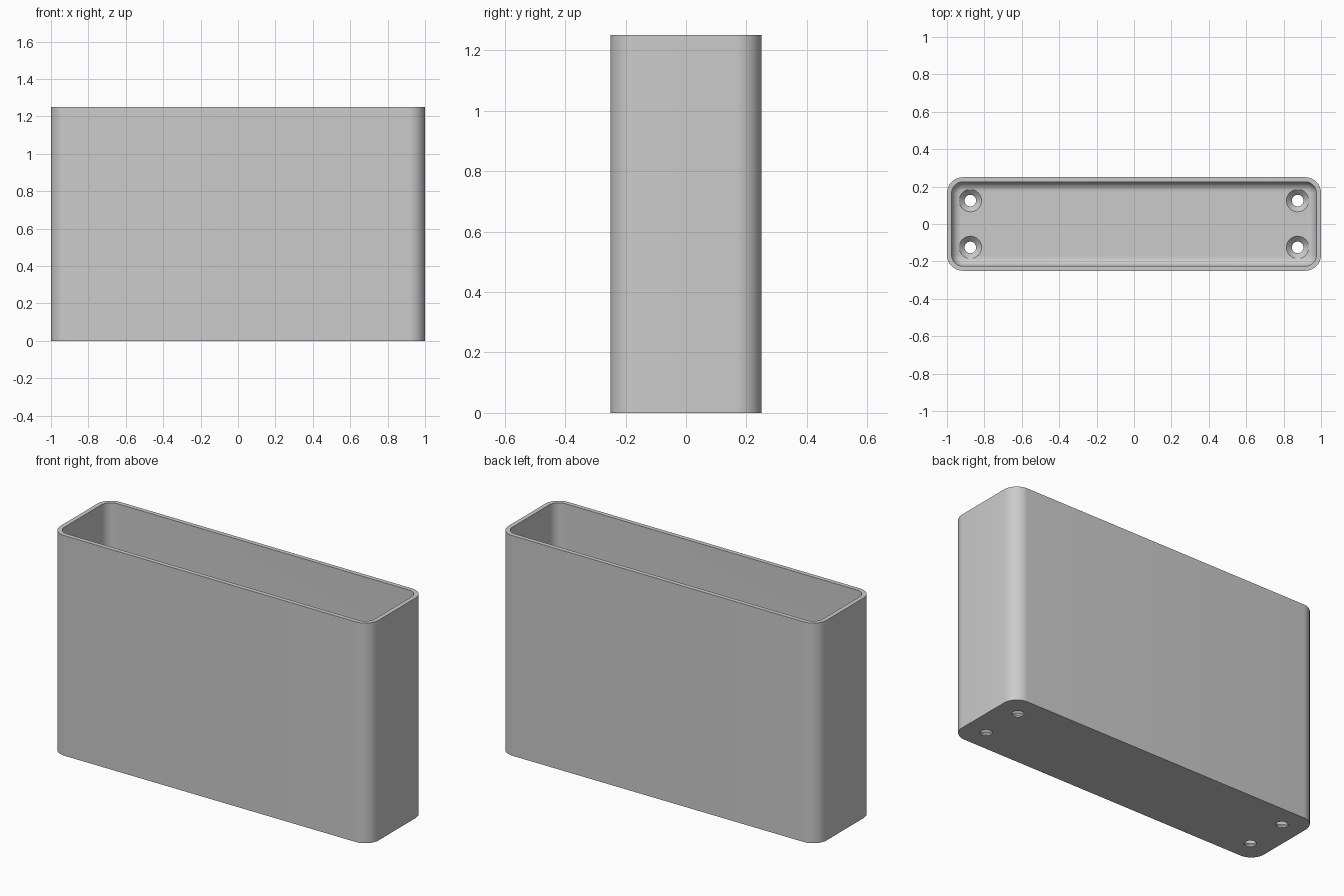
import bpy, bmesh, math

if "Cube" in bpy.data.objects:
    bpy.data.objects.remove(bpy.data.objects["Cube"])

HX, HY, H = 1.0, 0.25, 1.25          # half width, half depth, height
R, WALL, FLOOR, FILLET = 0.085, 0.025, 0.0375, 0.05
SEG = 12

grey = bpy.data.materials.new("light grey")
grey.diffuse_color = (0.6, 0.6, 0.6, 1)
grey.use_nodes = True
grey.node_tree.nodes["Principled BSDF"].inputs["Base Color"].default_value = grey.diffuse_color


def rounded_ring(bm, inset, z):
    """Rounded rectangle loop of vertices, shrunk by inset."""
    r = max(R - inset, 0.004)
    hx, hy = HX - inset - r, HY - inset - r
    ring = []
    for q, (sx, sy) in enumerate(((1, 1), (-1, 1), (-1, -1), (1, -1))):
        for i in range(SEG + 1):
            a = math.pi / 2 * (q + i / SEG)
            ring.append(bm.verts.new((sx * hx + r * math.cos(a), sy * hy + r * math.sin(a), z)))
    return ring


def loft(name, rings_fn):
    """Skin consecutive rings and cap both ends."""
    bm = bmesh.new()
    rings = rings_fn(bm)
    for a, b in zip(rings, rings[1:]):
        n = len(a)
        for i in range(n):
            j = (i + 1) % n
            bm.faces.new((a[i], a[j], b[j], b[i]))
    bm.faces.new(rings[0][::-1])
    bm.faces.new(rings[-1])
    bmesh.ops.recalc_face_normals(bm, faces=bm.faces)
    me = bpy.data.meshes.new(name)
    bm.to_mesh(me)
    bm.free()
    me.materials.append(grey)
    ob = bpy.data.objects.new(name, me)
    bpy.context.collection.objects.link(ob)
    return ob


# Open box: outer wall, rim, inner wall, then fillet into the floor
def box_rings(bm):
    profile = [(0, 0), (0, H), (WALL, H)]
    for i in range(9):
        a = math.pi / 2 * i / 8
        profile.append((WALL + FILLET * (1 - math.cos(a)), FLOOR + FILLET * (1 - math.sin(a))))
    return [rounded_ring(bm, d, z) for d, z in profile]


box = loft("open_box", box_rings)


# Countersunk screw hole cutter
def hole_rings(x, y):
    def make(bm):
        profile = [(0.031, -0.05), (0.031, FLOOR - 0.029), (0.06, FLOOR), (0.06, FLOOR + 0.06)]
        return [[bm.verts.new((x + r * math.cos(math.tau * i / 32),
                               y + r * math.sin(math.tau * i / 32), z)) for i in range(32)]
                for r, z in profile]
    return make


# Four holes through the floor
cutters = []
for sx in (-1, 1):
    for sy in (-1, 1):
        cutter = loft("screw_hole_cutter", hole_rings(sx * 0.875, sy * 0.125))
        cutter.hide_render = True
        cutters.append(cutter)
        mod = box.modifiers.new("screw_hole", 'BOOLEAN')
        mod.operation, mod.solver, mod.object = 'DIFFERENCE', 'EXACT', cutter

bpy.context.view_layer.objects.active = box
box.select_set(True)
for mod in list(box.modifiers):
    bpy.ops.object.modifier_apply(modifier=mod.name)
for cutter in cutters:
    bpy.data.objects.remove(cutter)

# Smooth corners, crisp rim and base
bpy.ops.object.shade_smooth_by_angle(angle=math.radians(30))
